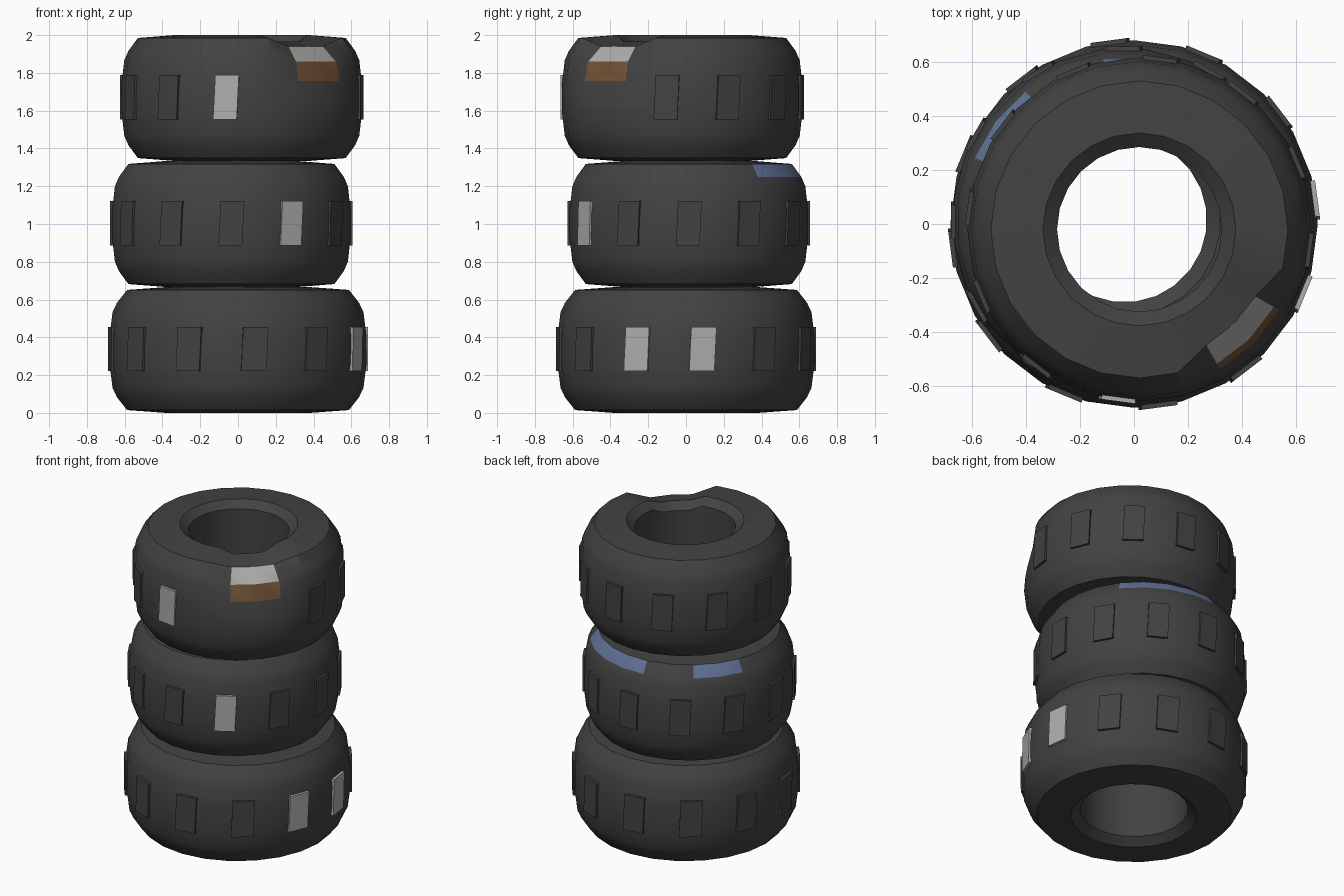
import bpy, bmesh
from math import radians, cos, sin
from mathutils import Matrix, Vector

if "Cube" in bpy.data.objects:
    bpy.data.objects.remove(bpy.data.objects["Cube"])


def make_material(name, color):
    mat = bpy.data.materials.new(name)
    mat.use_nodes = True
    mat.diffuse_color = (*color, 1)
    bsdf = mat.node_tree.nodes["Principled BSDF"]
    bsdf.inputs["Base Color"].default_value = (*color, 1)
    bsdf.inputs["Roughness"].default_value = 0.8
    return mat


RUBBER, WHITE, BLUE, BROWN = range(4)
MATERIALS = [
    make_material("dark_rubber", (0.055, 0.055, 0.055)),
    make_material("pale_grey", (0.42, 0.42, 0.41)),
    make_material("faded_blue", (0.12, 0.17, 0.31)),
    make_material("rust_brown", (0.17, 0.085, 0.035)),
]

SEGMENTS = 24
STEP = 360 / SEGMENTS
# Upper half of the tyre section, (radius, height from the middle), hole to tread
UPPER = [(0.305, 0.29), (0.357, 0.333), (0.55, 0.318),
         (0.60, 0.25), (0.622, 0.20), (0.637, 0.07)]
# The same points where the tyre is dented
DENTED = [(0.305, 0.255), (0.357, 0.298), (0.495, 0.273),
          (0.575, 0.193), (0.598, 0.09), (0.625, 0.0)]
LOWER = [(r, -z) for r, z in reversed(UPPER)]
SHOULDER, WALL = 2, 3          # section strips that carry paint


def finish(bm, name, location, smooth):
    bmesh.ops.recalc_face_normals(bm, faces=bm.faces)
    mesh = bpy.data.meshes.new(name)
    bm.to_mesh(mesh)
    bm.free()
    for mat in MATERIALS:
        mesh.materials.append(mat)
    obj = bpy.data.objects.new(name, mesh)
    obj.location = location
    bpy.context.collection.objects.link(obj)
    if smooth:
        bpy.ops.object.select_all(action="DESELECT")
        obj.select_set(True)
        bpy.context.view_layer.objects.active = obj
        bpy.ops.object.shade_smooth_by_angle(angle=radians(32))
    return obj


def inside(angle, spans):
    return any(a <= angle % 360 <= b for a, b in spans)


def make_tyre(name, location, scale, start, dents=(), paint=None):
    """Revolve the section; paint maps a strip to (angle spans, colour)."""
    paint = paint or {}
    bm = bmesh.new()
    rings = []
    for i in range(SEGMENTS):
        angle = start + i * STEP
        section = (DENTED if inside(angle, dents) else UPPER) + LOWER
        a = radians(angle)
        rings.append([bm.verts.new((r * scale * cos(a), r * scale * sin(a), z))
                      for r, z in section])
    count = len(rings[0])
    for i, ring in enumerate(rings):
        after = rings[(i + 1) % SEGMENTS]
        for j in range(count):
            k = (j + 1) % count
            face = bm.faces.new((ring[j], after[j], after[k], ring[k]))
            if j in paint:
                spans, color = paint[j]
                if inside(start + (i + 0.5) * STEP, spans):
                    face.material_index = color
    return finish(bm, name, location, True)


def make_treads(name, location, scale, first, skipped=(), pale=()):
    """Ring of slanted blocks; skipped and pale hold block numbers."""
    bm = bmesh.new()
    slant = Matrix.Identity(4)
    slant[1][2] = 0.05
    size = Matrix.Diagonal((0.05, 0.126 * scale, 0.235, 1))
    for i in range(12):
        if i in skipped:
            continue
        turn = Matrix.Rotation(radians(first + i * 30), 4, "Z")
        out = Matrix.Translation(Vector((0.642 * scale - 0.025, 0, 0.005)))
        verts = bmesh.ops.create_cube(bm, size=1, matrix=turn @ out @ slant @ size)["verts"]
        if i in pale:
            for face in {f for v in verts for f in v.link_faces}:
                face.material_index = WHITE
    return finish(bm, name, location, False)


# Bottom tyre, slightly larger
low = (0, 0, 0.333)
make_tyre("bottom_tyre", low, 1.068, 0)
make_treads("bottom_treads", low, 1.068, -82.5, pale=(2, 3))

# Middle tyre with blue paint on its upper shoulder
mid = (-0.035, 0.015, 1.0)
make_tyre("middle_tyre", mid, 1.0, 7.5,
          paint={SHOULDER: ([(37.5, 97.5), (127.5, 157.5)], BLUE)})
make_treads("middle_treads", mid, 1.0, -90, pale=(1,))

# Top tyre, dented and scraped at one corner
top = (0.02, -0.02, 1.667)
corner = [(299, 331)]
make_tyre("top_tyre", top, 1.0, 0, dents=corner,
          paint={SHOULDER: (corner, WHITE), WALL: (corner, BROWN)})
make_treads("top_treads", top, 1.0, -97.5, skipped=(1, 2), pale=(0,))
